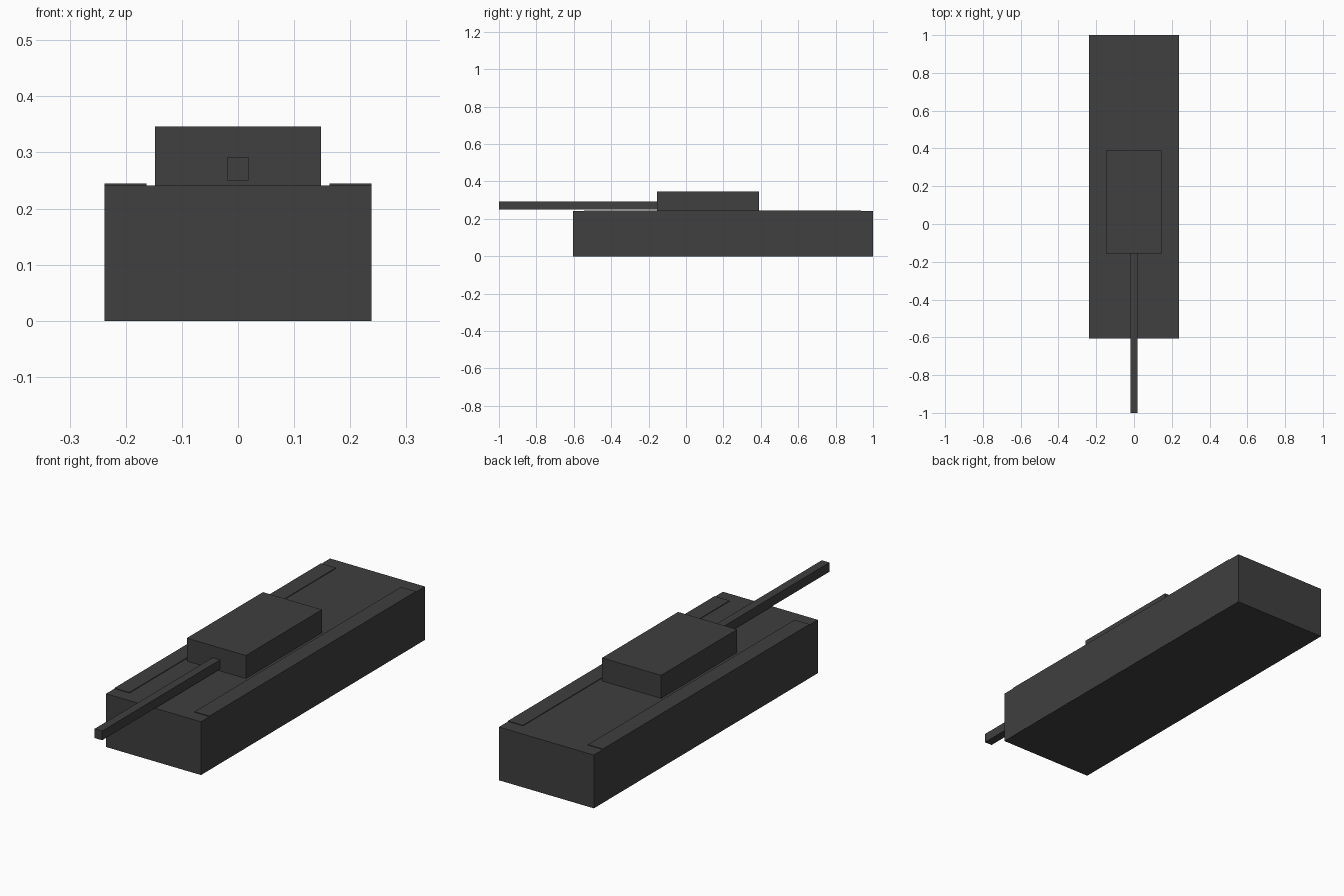
import bpy

if "Cube" in bpy.data.objects:
    bpy.data.objects.remove(bpy.data.objects["Cube"])

# Dark grey paint shared by all parts
paint = bpy.data.materials.new("dark_grey")
paint.diffuse_color = (0.05, 0.05, 0.05, 1)
paint.use_nodes = True
paint.node_tree.nodes["Principled BSDF"].inputs["Base Color"].default_value = paint.diffuse_color


def box(name, x, y, z):
    """Axis-aligned box from (min, max) ranges."""
    ranges = (x, y, z)
    bpy.ops.mesh.primitive_cube_add(size=1, location=[(a + b) / 2 for a, b in ranges])
    ob = bpy.context.object
    ob.name = name
    ob.scale = [b - a for a, b in ranges]
    bpy.ops.object.transform_apply(location=False, rotation=False, scale=True)
    ob.data.materials.append(paint)
    return ob


# Hull
box("hull", (-0.238, 0.238), (-0.605, 1.0), (0, 0.2415))

# Tracks along both sides, standing slightly proud of the deck
for side, name in ((-1, "left_track"), (1, "right_track")):
    x = sorted((side * 0.163, side * 0.2383))
    box(name, x, (-0.545, 0.935), (0.001, 0.2445))

# Turret
box("turret", (-0.148, 0.148), (-0.155, 0.39), (0.2415, 0.346))

# Gun barrel
box("gun_barrel", (-0.019, 0.019), (-1.0, -0.15), (0.25, 0.292))
